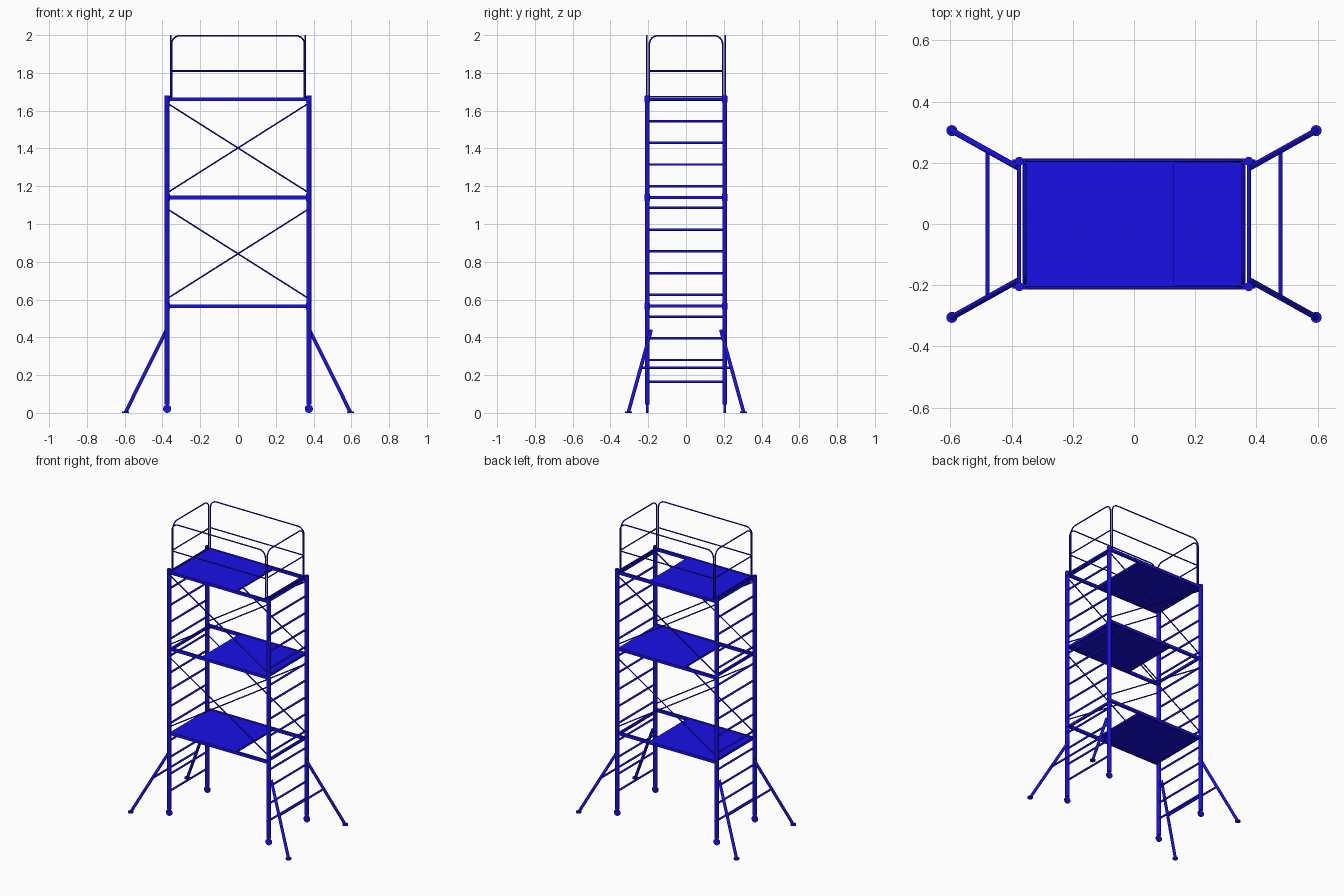
import bpy, math
from mathutils import Vector

if "Cube" in bpy.data.objects:
    bpy.data.objects.remove(bpy.data.objects["Cube"])

blue = bpy.data.materials.new("blue_paint")
blue.diffuse_color = (0.01, 0.005, 0.8, 1)
blue.use_nodes = True
blue.node_tree.nodes["Principled BSDF"].inputs["Base Color"].default_value = blue.diffuse_color


def finish(ob, name, smooth=True):
    ob.name = name
    ob.data.materials.append(blue)
    if smooth:
        bpy.ops.object.shade_smooth_by_angle(angle=math.radians(40))
    return ob


def tube(name, a, b, r, sides=16):
    a, b = Vector(a), Vector(b)
    d = b - a
    bpy.ops.mesh.primitive_cylinder_add(
        vertices=sides, radius=r, depth=d.length, location=(a + b) / 2,
        rotation=d.to_track_quat('Z', 'Y').to_euler())
    return finish(bpy.context.object, name)


def box(name, x0, x1, y0, y1, z0, z1):
    bpy.ops.mesh.primitive_cube_add(
        size=1, location=((x0 + x1) / 2, (y0 + y1) / 2, (z0 + z1) / 2))
    ob = bpy.context.object
    ob.scale = (x1 - x0, y1 - y0, z1 - z0)
    return finish(ob, name, False)


def rail_hoop(name, half, z0, z1, corner, r, place):
    # upside-down U with rounded corners; place maps (along, z) to 3D
    pts = [(-half, z0)]
    for cx, start in ((-half + corner, 180), (half - corner, 90)):
        for i in range(7):
            t = math.radians(start - 15 * i)
            pts.append((cx + corner * math.cos(t), z1 - corner + corner * math.sin(t)))
    pts.append((half, z0))
    cu = bpy.data.curves.new(name, 'CURVE')
    cu.dimensions = '3D'
    cu.bevel_depth, cu.bevel_resolution, cu.use_fill_caps = r, 2, True
    sp = cu.splines.new('POLY')
    sp.points.add(len(pts) - 1)
    for p, (u, z) in zip(sp.points, pts):
        p.co = (*place(u, z), 1)
    sp.use_smooth = True
    cu.materials.append(blue)
    bpy.context.collection.objects.link(bpy.data.objects.new(name, cu))


PX, PY = 0.375, 0.205          # post positions
LEVELS = (0.565, 1.14, 1.66)   # platform heights

for sx in (-1, 1):
    for sy in (-1, 1):
        x, y = sx * PX, sy * PY
        # corner post, caster stem and wheel
        tube("post", (x, y, 0.045), (x, y, 1.68), 0.013)
        for z in LEVELS:
            tube("post_collar", (x, y, z - 0.018), (x, y, z + 0.018), 0.0145)
        tube("caster_stem", (x, y, 0.02), (x, y, 0.05), 0.006)
        tube("caster_wheel", (x, y - 0.006, 0.0215), (x, y + 0.006, 0.0215), 0.0215, 24)
        # splayed outrigger with round foot
        foot = (sx * 0.595, sy * 0.305, 0.004)
        tube("outrigger", (sx * 0.38, sy * 0.185, 0.437), foot, 0.0095)
        tube("outrigger_foot", (foot[0], foot[1], 0), (foot[0], foot[1], 0.008), 0.018, 20)
        tube("outrigger_clamp", (x, y, 0.42), (sx * 0.382, sy * 0.187, 0.42), 0.009)
    # ladder rungs
    for i in range(14):
        z = 0.165 + 0.115 * i
        tube("rung", (sx * PX, -PY, z), (sx * PX, PY, z), 0.0065)
    # bar joining the two outriggers
    tube("outrigger_bar", (sx * 0.478, -0.24, 0.24), (sx * 0.478, 0.24, 0.24), 0.0065)

# platforms: frame plus deck, access opening alternating sides
for i, z in enumerate(LEVELS):
    for s in (-1, 1):
        ys = sorted((s * 0.199, s * 0.214))
        box("platform_side_beam", -PX, PX, *ys, z - 0.01, z + 0.01)
        xs = sorted((s * 0.351, s * 0.364))
        box("platform_end_beam", *xs, -0.2, 0.2, z - 0.008, z + 0.008)
    x0, x1 = (-0.352, 0.13) if i != 1 else (-0.13, 0.352)
    box("platform_deck", x0, x1, -0.2, 0.2, z - 0.005, z + 0.008)

# diagonal bracing, front and back
for s in (-1, 1):
    for z0, z1 in ((0.605, 1.08), (1.165, 1.64)):
        for d in (-1, 1):
            tube("cross_brace", (-d * PX, s * (PY + d * 0.002), z0),
                 (d * PX, s * (PY + d * 0.002), z1), 0.004, 10)

# guard rails on all four sides
for s in (-1, 1):
    rail_hoop("long_guard_rail", 0.352, 1.66, 1.997, 0.045, 0.0042,
              lambda u, z: (u, s * 0.207, z))
    tube("long_mid_rail", (-0.352, s * 0.207, 1.81), (0.352, s * 0.207, 1.81), 0.004, 10)
    rail_hoop("end_guard_rail", 0.194, 1.66, 1.997, 0.045, 0.0042,
              lambda u, z: (s * 0.356, u, z))
    for z in (1.674, 1.81):
        tube("end_mid_rail", (s * 0.356, -0.194, z), (s * 0.356, 0.194, z), 0.004, 10)
